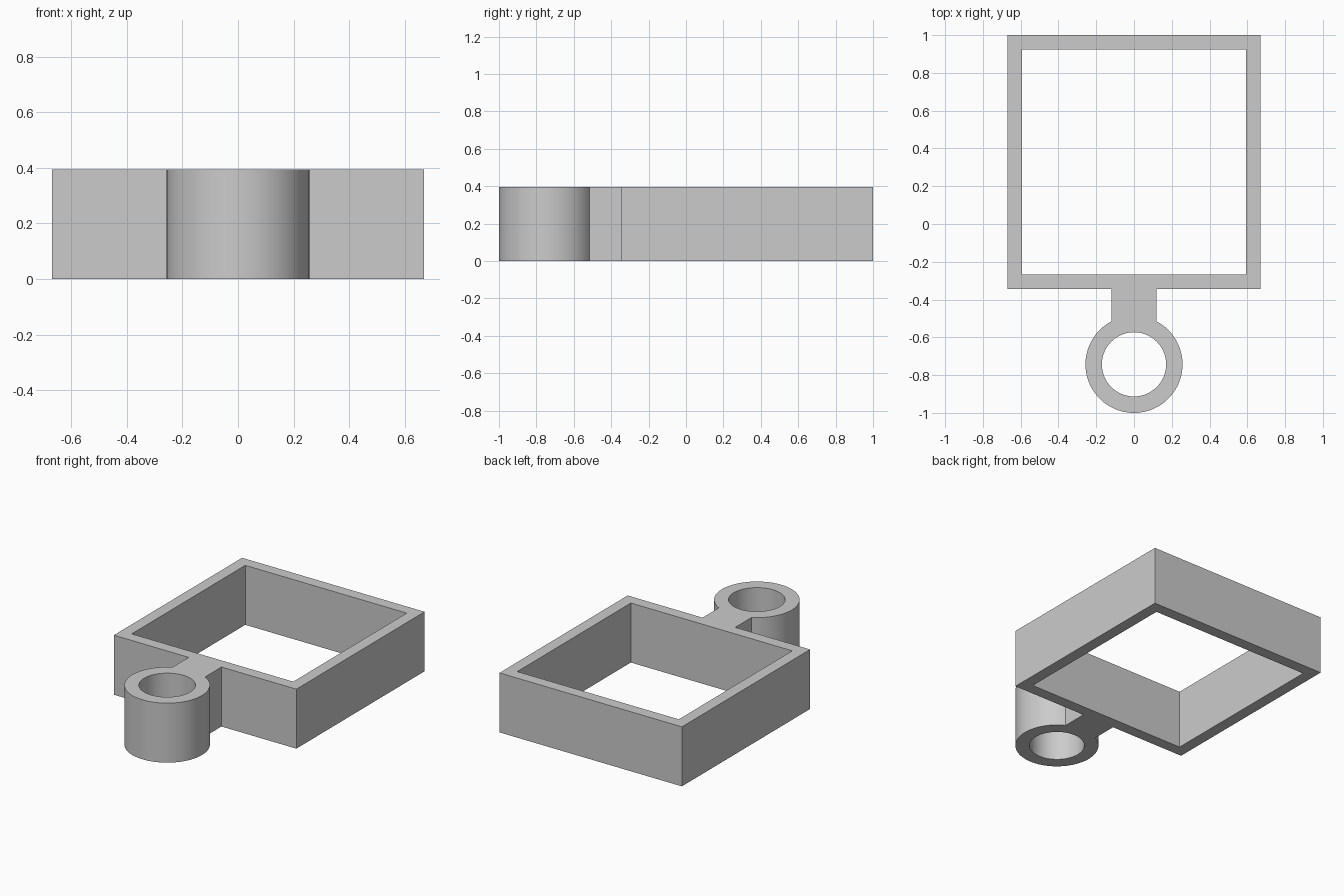
import bpy, bmesh
from math import sin, cos, asin, pi, radians
from mathutils import Vector

cube = bpy.data.objects.get("Cube")
if cube:
    bpy.data.objects.remove(cube, do_unlink=True)

HEIGHT = 0.395
FRAME_X, FRONT, BACK, WALL = 0.67, -0.345, 1.0, 0.077
NECK = 0.12
RING_Y, RING_R, BORE_R = -0.743, 0.257, 0.17

grey = bpy.data.materials.new("light_grey")
grey.use_nodes = True
colour = (0.6, 0.6, 0.6, 1)
grey.diffuse_color = colour
grey.node_tree.nodes["Principled BSDF"].inputs["Base Color"].default_value = colour


def arc(radius, start, end, steps):
    """Points on a circle round the ring axis; angles run from +y."""
    angles = [start + (end - start) * i / steps for i in range(steps + 1)]
    return [(radius * sin(a), RING_Y + radius * cos(a)) for a in angles]


def rectangle(x, y0, y1):
    return [(-x, y0), (x, y0), (x, y1), (-x, y1)]


def plate(name, loops, height):
    """Extrude an outline with holes into one closed solid."""
    bm = bmesh.new()
    edges = []
    for loop in loops:
        verts = [bm.verts.new((x, y, 0)) for x, y in loop]
        edges += [bm.edges.new((a, b)) for a, b in zip(verts, verts[1:] + verts[:1])]
    bmesh.ops.triangle_fill(bm, edges=edges, use_beauty=True, use_dissolve=False)
    top = bmesh.ops.extrude_face_region(bm, geom=bm.faces[:], use_keep_orig=True)
    moved = [g for g in top["geom"] if isinstance(g, bmesh.types.BMVert)]
    bmesh.ops.translate(bm, verts=moved, vec=Vector((0, 0, height)))
    bmesh.ops.recalc_face_normals(bm, faces=bm.faces[:])
    mesh = bpy.data.meshes.new(name)
    bm.to_mesh(mesh)
    bm.free()
    mesh.materials.append(grey)
    obj = bpy.data.objects.new(name, mesh)
    bpy.context.collection.objects.link(obj)
    return obj


# Outer outline: square frame, neck, then round the clamp ring
join = asin(NECK / RING_R)
outline = [(NECK, FRONT), (FRAME_X, FRONT), (FRAME_X, BACK),
           (-FRAME_X, BACK), (-FRAME_X, FRONT), (-NECK, FRONT)]
outline += arc(RING_R, -join, join - 2 * pi, 80)

# Openings: square window and round bore
window = rectangle(FRAME_X - WALL, FRONT + WALL, BACK - WALL)
bore = arc(BORE_R, 0, 2 * pi, 80)[:-1]

bracket = plate("frame_with_ring", [outline, window, bore], HEIGHT)

# Smooth the round walls, keep corners sharp
bpy.ops.object.select_all(action="DESELECT")
bracket.select_set(True)
bpy.context.view_layer.objects.active = bracket
bpy.ops.object.shade_smooth_by_angle(angle=radians(30))
